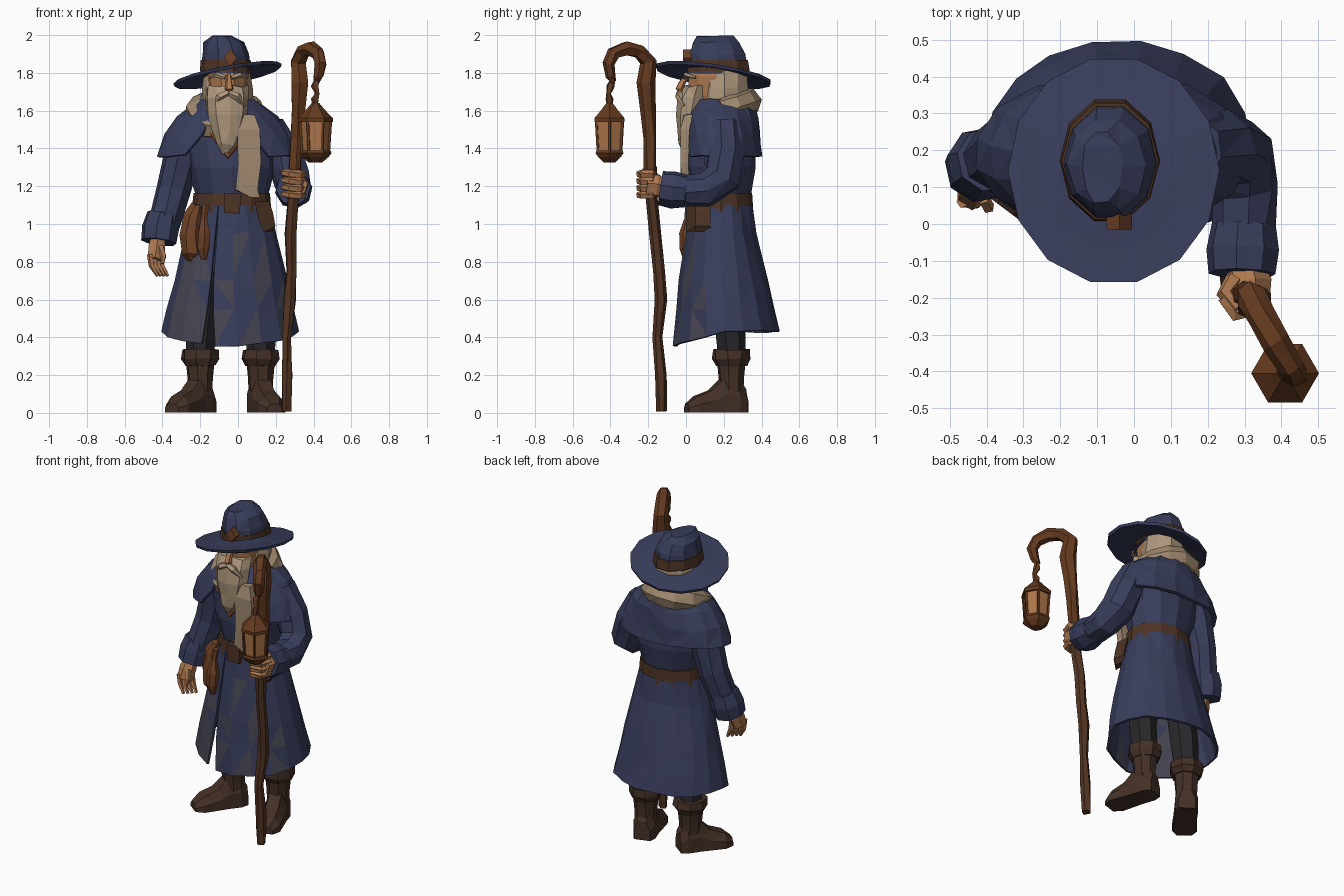
import bpy, bmesh, math, random
from mathutils import Vector as V
random.seed(4)
TAU = math.tau


def material(name, *rgb):
    m = bpy.data.materials.new(name)
    m.diffuse_color = (*rgb, 1)
    return m


BLUE = material("blue_cloth", .040, .047, .105)
GREY = material("faded_cloth", .062, .060, .085)
WOOD = material("wood", .13, .043, .014)
DARKWOOD = material("dark_wood", .085, .034, .016)
LEATHER = material("leather", .075, .034, .018)
BOOT = material("boot_leather", .058, .030, .020)
RUST = material("rust_leather", .16, .055, .02)
SKIN = material("skin", .42, .19, .08)
HAIR = material("hair", .42, .31, .20)
WOOL = material("wool", .35, .25, .16)
PANTS = material("pants", .022, .022, .025)
GLASS = material("lamp_glass", .42, .18, .07)


def skin_rings(name, rings, mat, closed=True, caps=True, jitter=0.0, thick=0.0):
    """Join matching rings of points into a flat-shaded mesh."""
    bm = bmesh.new()
    r = lambda: random.uniform(-jitter, jitter)
    vs = [[bm.verts.new(V(p) + V((r(), r(), r()))) for p in ring] for ring in rings]
    n = len(rings[0])
    for a, b in zip(vs, vs[1:]):
        for i in range(n if closed else n - 1):
            j = (i + 1) % n
            bm.faces.new((a[i], a[j], b[j], b[i]))
    if caps and closed:
        bm.faces.new(vs[0][::-1])
        bm.faces.new(vs[-1])
    bmesh.ops.triangulate(bm, faces=bm.faces[:])
    bmesh.ops.recalc_face_normals(bm, faces=bm.faces[:])
    me = bpy.data.meshes.new(name)
    bm.to_mesh(me)
    bm.free()
    me.materials.append(mat)
    ob = bpy.data.objects.new(name, me)
    bpy.context.collection.objects.link(ob)
    if thick:
        s = ob.modifiers.new("thickness", "SOLIDIFY")
        s.thickness, s.offset = thick, 0
    return ob


def ellipse(cx, cy, z, rx, ry, n, a0=0, a1=TAU, full=True):
    k = n if full else n - 1
    return [V((cx + rx * math.cos(a0 + (a1 - a0) * i / k),
               cy + ry * math.sin(a0 + (a1 - a0) * i / k), z)) for i in range(n)]


def loft(name, secs, mat, n=10, **kw):
    return skin_rings(name, [ellipse(*s, n) for s in secs], mat, **kw)


def tube(name, pts, mat, n=6, **kw):
    """Sweep a polygon along (x, y, z, radius) points."""
    P = [V(p[:3]) for p in pts]
    u, rings = V((.83, .55, .1)), []
    for i, p in enumerate(P):
        t = (P[min(i + 1, len(P) - 1)] - P[max(i - 1, 0)]).normalized()
        u = (u - t * u.dot(t)).normalized()
        w = t.cross(u)
        rings.append([p + (u * math.cos(TAU * k / n) + w * math.sin(TAU * k / n)) * pts[i][3]
                      for k in range(n)])
    return skin_rings(name, rings, mat, **kw)


# hat: drooping tilted brim, crown, band and diamond badge
brim = []
for t, lift in ((.35, 0), (.7, 0), (1, .006), (.98, -.012), (.35, -.012)):
    ring = ellipse(-.055, .145, 0, .287 * t, .31 * t, 14)
    for i, p in enumerate(ring):
        a = TAU * i / 14
        out = 1.79 + .052 * math.cos(a) - .043 * math.sin(a)
        p.z = 1.835 * (1 - t) + out * t + lift
    brim.append(ring)
skin_rings("hat_brim", brim, BLUE, caps=False)
loft("hat_crown", [(-.065, .17, 1.80, .132, .168), (-.065, .165, 1.90, .125, .152),
                   (-.075, .16, 1.96, .105, .13), (-.088, .155, 1.995, .055, .1)], BLUE, jitter=.004)
loft("hat_band", [(-.065, .172, 1.81, .137, .174), (-.065, .17, 1.868, .132, .166)], LEATHER)
skin_rings("hat_badge", [[(-.04, y, 1.925), (-.075, y, 1.88), (-.04, y, 1.835), (-.005, y, 1.88)]
                         for y in (-.015, .03)], RUST)

# head, hair, beard and facial details
loft("head", [(-.055, .16, 1.58, .07, .1), (-.055, .15, 1.68, .1, .145),
              (-.055, .155, 1.78, .112, .15), (-.055, .16, 1.85, .1, .14)], SKIN)
loft("back_hair", [(-.055, .2, 1.58, .13, .13), (-.055, .2, 1.72, .135, .13),
                   (-.055, .2, 1.83, .118, .125)], HAIR, jitter=.005)
loft("beard", [(-.055, .06, 1.73, .105, .07), (-.06, .04, 1.67, .115, .088), (-.06, .03, 1.58, .108, .085),
               (-.06, .02, 1.5, .08, .07), (-.06, .005, 1.42, .045, .045),
               (-.07, 0, 1.37, .012, .015)], HAIR, n=9, jitter=.006)
tube("nose", [(-.05, .01, 1.79, .012), (-.048, -.02, 1.75, .018), (-.047, -.035, 1.715, .024),
              (-.047, -.02, 1.695, .012)], SKIN, n=5)
for s in (-1, 1):
    tube("moustache", [(-.05, -.035, 1.695, .018), (-.05 + s * .045, -.035, 1.675, .022),
                       (-.05 + s * .085, -.01, 1.625, .008)], HAIR, n=5)
    tube("eyebrow", [(-.05 + s * .018, -.005, 1.775, .012), (-.05 + s * .06, 0, 1.79, .015),
                     (-.05 + s * .1, .05, 1.775, .007)], HAIR, n=5)

# scarf loop (low in front, high at the back) and hanging tail
loop = []
for i in range(13):
    a = TAU * i / 12
    s = math.sin(a)
    loop.append((-.07 + .135 * math.cos(a), .19 + .135 * s, 1.59 + (.055 if s > 0 else .075) * s, .078))
tube("scarf", loop, WOOL, n=7, jitter=.008)
skin_rings("scarf_tail", [[(x0, y, z), (x1, y, z), (x1, y + .045, z), (x0, y + .045, z)]
                          for x0, x1, y, z in ((.01, .09, -.01, 1.58), (-.005, .115, -.03, 1.5),
                                               (0, .12, -.03, 1.32), (-.012, .105, -.025, 1.18),
                                               (.07, .12, -.02, 1.14))], WOOL, jitter=.003)
tube("shirt_collar", [(-.15, .03, 1.5, .02), (-.05, -.005, 1.36, .02), (.02, .02, 1.45, .02)], RUST, n=4)

# coat torso, belt and flared skirt with a front slit
loft("coat_body", [(-.035, .185, 1.04, .2, .16), (-.03, .185, 1.15, .19, .155), (-.035, .185, 1.3, .23, .182),
                   (-.04, .19, 1.45, .25, .175), (-.05, .2, 1.6, .15, .14)], BLUE, n=12, jitter=.005)
loft("belt", [(-.035, .185, 1.06, .212, .172), (-.033, .185, 1.165, .202, .165)], LEATHER, n=12)
skin_rings("belt_buckle", [[(-.075, y, 1.06), (.01, y, 1.055), (.015, y, 1.16), (-.075, y, 1.165)]
                           for y in (-.005, .03)], LEATHER)
rings = []
for cx, cy, z, rx, ry, gap in ((-.035, .185, 1.1, .2, .16, .0), (-.035, .187, .95, .235, .18, .0),
                               (-.035, .2, .7, .295, .23, .01), (-.04, .21, .55, .328, .253, .05),
                               (-.04, .215, .43, .355, .275, .1)):
    ring = ellipse(cx, cy, z, rx, ry, 18, 4.37 + gap, 4.37 + TAU - gap, False)
    for p in ring:
        if z < .5:
            p.z -= .075 * max(0, (.2 - p.y) / .26)
    rings.append(ring)
skirt = skin_rings("coat_skirt", rings, BLUE, closed=False, jitter=.006, thick=.014)
skirt.data.materials.append(GREY)
for f in skirt.data.polygons:
    if f.center.y < .1 and f.center.z < .9 and (f.center.x < -.2 or f.index % 3 == 0):
        f.material_index = 1

# shoulder cape, open at the front
rings = [ellipse(cx, cy, z, rx, ry, 14, 4.712 + g, 4.712 + TAU - g, False)
         for cx, cy, z, rx, ry, g in ((-.055, .2, 1.65, .14, .15, .2), (-.055, .19, 1.56, .26, .185, .3),
                                      (-.06, .19, 1.47, .325, .195, .42), (-.06, .19, 1.36, .37, .205, .62))]
skin_rings("shoulder_cape", rings, BLUE, closed=False, jitter=.007, thick=.02)

# hanging arm with cuff and relaxed hand
tube("hanging_sleeve", [(-.24, .2, 1.53, .09), (-.3, .21, 1.35, .1), (-.34, .21, 1.18, .09),
                        (-.39, .17, 1.0, .085)], BLUE, n=8, jitter=.005)
tube("hanging_cuff", [(-.395, .175, 1.05, .088), (-.41, .165, .98, .1), (-.42, .15, .905, .095)], BLUE, n=8)
tube("hanging_palm", [(-.42, .13, .94, .04), (-.43, .1, .87, .05), (-.44, .08, .81, .045)], SKIN)
for i in range(4):
    x, y = -.465 + i * .018, .06 + i * .018
    tube("hanging_finger", [(x, y, .84, .017), (x + .008, y, .78, .016), (x + .04, y - .01, .725, .009)], SKIN, n=5)
tube("hanging_thumb", [(-.41, .07, .88, .018), (-.395, .045, .83, .017), (-.4, .04, .79, .01)], SKIN, n=5)

# raised arm gripping the staff
tube("raised_sleeve", [(.16, .2, 1.52, .09), (.24, .21, 1.37, .1), (.285, .19, 1.24, .1), (.3, .1, 1.18, .092),
                       (.298, 0, 1.175, .085)], BLUE, n=8, jitter=.005)
tube("raised_cuff", [(.298, .0, 1.175, .088), (.295, -.07, 1.18, .1), (.293, -.135, 1.19, .092)], BLUE, n=8)
tube("fist", [(.3, -.11, 1.19, .05), (.31, -.16, 1.2, .065), (.315, -.21, 1.205, .055)], SKIN)
for i in range(4):
    z = 1.265 - i * .037
    tube("fist_finger", [(.345, -.17, z, .02), (.325, -.23, z, .022), (.275, -.245, z, .022),
                         (.24, -.2, z + .005, .016)], SKIN, n=5)
tube("fist_thumb", [(.27, -.15, 1.24, .024), (.245, -.19, 1.27, .022), (.28, -.23, 1.28, .014)], SKIN, n=5)

# crooked staff: dark shaft and hooked top
tube("staff_shaft", [(.255, -.13, .01, .027), (.26, -.135, .2, .03), (.258, -.15, .4, .028), (.275, -.135, .6, .034),
                     (.285, -.145, .75, .03), (.278, -.165, .95, .032), (.295, -.185, 1.15, .032),
                     (.3, -.19, 1.3, .034)], DARKWOOD, jitter=.004)
tube("staff_hook", [(.3, -.19, 1.28, .034), (.312, -.19, 1.45, .036), (.318, -.2, 1.6, .04), (.328, -.215, 1.75, .05),
                    (.318, -.2, 1.86, .042), (.345, -.25, 1.915, .038), (.385, -.32, 1.93, .04),
                    (.425, -.385, 1.905, .036), (.437, -.41, 1.85, .034), (.428, -.4, 1.785, .028),
                    (.415, -.38, 1.75, .014)], WOOD, jitter=.004)

# lantern on short links
lx, ly = .41, -.405
tube("lantern_link", [(.418, -.385, 1.77, .012), (.408, -.4, 1.73, .022), (.42, -.41, 1.69, .013),
                      (.408, -.405, 1.66, .022), (lx, ly, 1.62, .014)], WOOD, n=5)
for name, mat, secs in (
        ("lantern_roof", WOOD, ((1.54, .092), (1.56, .092), (1.61, .045), (1.64, .02))),
        ("lantern_glass", GLASS, ((1.38, .068), (1.55, .078))),
        ("lantern_base", WOOD, ((1.325, .035), (1.355, .07), (1.375, .085), (1.39, .08)))):
    loft(name, [(lx, ly, z, r, r) for z, r in secs], mat, n=6)
for i in range(6):
    c, s = math.cos(TAU * i / 6), math.sin(TAU * i / 6)
    tube("lantern_bar", [(lx + .07 * c, ly + .07 * s, 1.38, .009),
                         (lx + .081 * c, ly + .081 * s, 1.55, .009)], WOOD, n=4)

# belt pouches and flask
tube("large_pouch", [(-.215, .09, 1.1, .03), (-.235, .09, 1.04, .05), (-.25, .09, .94, .06),
                     (-.24, .08, .84, .055), (-.235, .08, .8, .025)], RUST, n=7, jitter=.005)
tube("flask", [(-.17, .015, 1.1, .02), (-.18, .01, 1.03, .018), (-.18, 0, .95, .036),
               (-.185, 0, .87, .035), (-.18, .0, .81, .014)], RUST)
skin_rings("side_pouch", [[(x0, .0, z), (x1, .05, z), (x1 - .01, .13, z), (x0, .1, z)]
                          for x0, x1, z in ((.09, .165, 1.12), (.1, .185, 1.06), (.12, .198, .99),
                                            (.14, .18, .96))], LEATHER)

# legs and boots with turned-out toes
for side, x, dx, dy in (("left", -.2, -.6, -.8), ("right", .12, .3, -.95)):
    y = .24
    tube(side + "_leg", [(x, y, .3, .075), (x + .01, y - .01, .48, .085), (x * .8, y - .02, .75, .09)], PANTS, n=7)
    tube(side + "_boot_shaft", [(x, y, .08, .065), (x, y, .18, .068), (x, y, .3, .08)], BOOT, n=8)
    tube(side + "_boot_cuff", [(x, y, .25, .082), (x, y, .285, .103), (x, y, .335, .098)], BOOT, n=8, jitter=.004)
    foot = []
    for d, w, h in ((-.075, .05, .12), (-.03, .068, .19), (.05, .066, .18), (.12, .07, .115),
                    (.2, .074, .085), (.25, .045, .045)):
        foot.append([(x + dx * d - dy * u * w, y + dy * d + dx * u * w, h * k + .003)
                     for u, k in ((-1, 0), (1, 0), (1, .5), (.55, 1), (-.55, 1), (-1, .5))])
    skin_rings(side + "_boot_foot", foot, BOOT)
